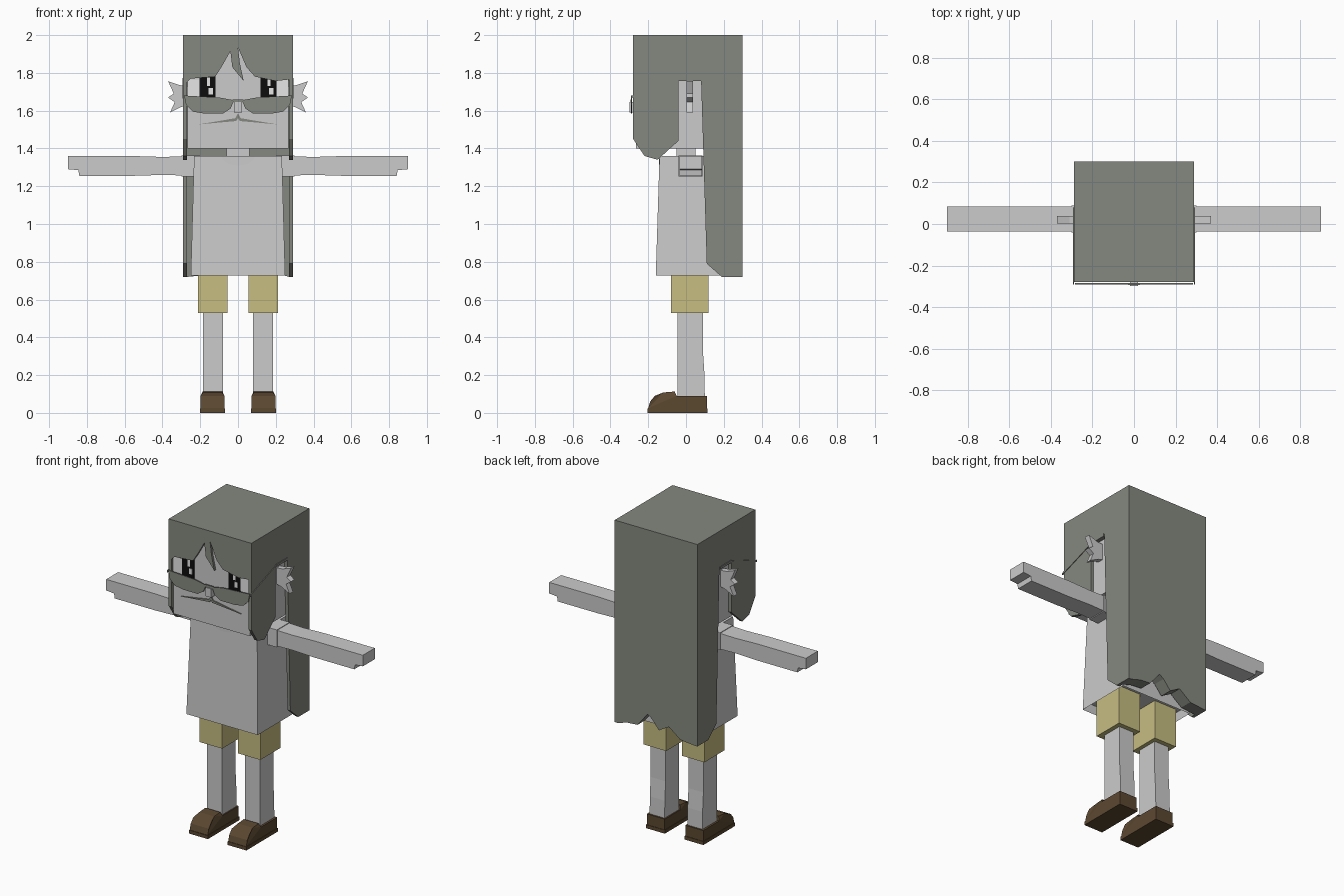
import bpy, bmesh, math
from mathutils import Vector

cube = bpy.data.objects.get("Cube")
if cube:
    bpy.data.objects.remove(cube, do_unlink=True)


def material(name, r, g, b):
    m = bpy.data.materials.new(name)
    m.use_nodes = True
    m.diffuse_color = (r, g, b, 1)
    m.node_tree.nodes["Principled BSDF"].inputs["Base Color"].default_value = (r, g, b, 1)
    return m


SKIN = material("pale grey", 0.6, 0.6, 0.6)
HAIR = material("olive grey", 0.235, 0.247, 0.214)
CLOTH = material("khaki", 0.57, 0.51, 0.22)
LEATHER = material("brown leather", 0.105, 0.065, 0.03)
BLACK = material("black", 0.004, 0.004, 0.004)
WHITE = material("white", 0.8, 0.8, 0.8)


def finish(name, bm, mat):
    bmesh.ops.recalc_face_normals(bm, faces=bm.faces)
    mesh = bpy.data.meshes.new(name)
    bm.to_mesh(mesh)
    bm.free()
    mesh.materials.append(mat)
    ob = bpy.data.objects.new(name, mesh)
    bpy.context.collection.objects.link(ob)
    return ob


def prism(name, pts, axis, a, b, mat):
    """Extrude an outline: axis x takes (y, z) points, axis y takes (x, z)."""
    bm = bmesh.new()
    place = (lambda p, d: (d, p[0], p[1])) if axis == "x" else (lambda p, d: (p[0], d, p[1]))
    face = bm.faces.new([bm.verts.new(place(p, a)) for p in pts])
    new = bmesh.ops.extrude_face_region(bm, geom=[face])["geom"]
    shift = Vector((b - a, 0, 0)) if axis == "x" else Vector((0, b - a, 0))
    bmesh.ops.translate(bm, vec=shift, verts=[v for v in new if isinstance(v, bmesh.types.BMVert)])
    bmesh.ops.triangulate(bm, faces=[f for f in bm.faces if len(f.verts) > 4])
    return finish(name, bm, mat)


def box(name, x, y, z, mat):
    return prism(name, [(x[0], z[0]), (x[1], z[0]), (x[1], z[1]), (x[0], z[1])], "y", y[0], y[1], mat)


def flip(pts, s):
    return [(s * x, z) for x, z in pts]


# Head and neck
box("head", (-.268, .268), (-.265, .25), (1.40, 1.96), SKIN)
box("neck", (-.06, .06), (-.05, .05), (1.33, 1.42), SKIN)

# Hair: crown, fringe with two partings, ragged back
box("hair_crown", (-.27, .27), (-.262, .22), (1.95, 2.0), HAIR)
fringe = [(-.27, 2), (-.27, 1.75), (-.25, 1.77), (-.12, 1.78), (-.085, 1.835), (-.04, 1.915),
          (-.03, 1.83), (.03, 1.757), (.01, 1.85), (0, 1.935), (.045, 1.83), (.09, 1.78),
          (.2, 1.757), (.27, 1.765), (.27, 2)]
prism("hair_fringe", fringe, "y", -.28, -.262, HAIR)
ragged = [(-.27, 2), (-.27, .72), (-.17, .73), (-.09, .79), (-.02, .75), (.03, .81),
          (.06, .83), (.13, .745), (.2, .74), (.27, .72), (.27, 2)]
prism("hair_back", ragged, "y", .22, .30, HAIR)

# Hair sides, with the gap for the ear
side = [(-.28, 2), (-.28, 1.45), (-.22, 1.36), (-.15, 1.34), (-.04, 1.44), (-.04, 1.76),
        (.08, 1.76), (.085, 1.6), (.11, .79), (.19, .72), (.30, .72), (.30, 2)]
ear = [(.26, 1.73), (.31, 1.735), (.37, 1.756), (.34, 1.69), (.37, 1.67), (.335, 1.645),
       (.36, 1.59), (.30, 1.62), (.26, 1.63)]
lens = [(.02, 1.655), (.1, 1.67), (.285, 1.68), (.275, 1.63), (.24, 1.595), (.18, 1.585),
        (.08, 1.585), (.04, 1.61)]
moustache = [(0, 1.585), (.015, 1.56), (.09, 1.547), (.21, 1.527), (.1, 1.537), (.01, 1.545), (0, 1.56)]
arm = [(.22, 1.255), (.40, 1.26), (.56, 1.255), (.84, 1.255), (.845, 1.285), (.90, 1.29),
       (.90, 1.36), (.56, 1.36), (.40, 1.355), (.22, 1.36)]
temple = [(-.292, 1.665), (-.292, 1.677), (-.04, 1.768), (-.04, 1.756)]
shoe = [(.11, 0), (.11, .09), (-.05, .09), (-.06, .113), (-.12, .108), (-.165, .09),
        (-.19, .06), (-.2, .025), (-.2, 0)]

for s, tag in ((1, "left"), (-1, "right")):
    def span(a, b):
        return sorted((s * a, s * b))

    prism(tag + "_hair_side", side, "x", s * .27, s * .29, HAIR)
    prism(tag + "_ear", flip(ear, s), "y", .003, .038, SKIN)

    # Eyes as thin plates
    box(tag + "_eye_white", span(.205, .268), (-.267, -.264), (1.67, 1.765), WHITE)
    box(tag + "_eye", span(.12, .205), (-.269, -.264), (1.66, 1.79), BLACK)
    c = s * .16
    box(tag + "_eye_glint", (c - .005, c + .012), (-.271, -.268), (1.73, 1.775), WHITE)
    box(tag + "_eye_low_glint", (c + .005, c + .028), (-.271, -.268), (1.685, 1.72), WHITE)

    # Half-moon glasses
    prism(tag + "_lens", flip(lens, s), "y", -.291, -.285, HAIR)
    prism(tag + "_temple", temple, "x", s * .288, s * .294, HAIR)
    box(tag + "_temple_hook", span(.265, .294), (-.04, .08), (1.758, 1.773), HAIR)
    prism(tag + "_moustache", flip(moustache, s), "y", -.272, -.264, HAIR)

    # Limbs
    prism(tag + "_arm", flip(arm, s), "y", -.035, .085, SKIN)
    box(tag + "_sleeve", span(.2, .30), (-.04, .088), (1.252, 1.362), SKIN)
    box(tag + "_shorts_leg", span(.055, .213), (-.08, .12), (.53, .80), CLOTH)
    shin = [(-.045, .05), (.10, .05), (.098, .2), (.09, .32), (.09, .56), (-.045, .56)]
    prism(tag + "_leg", shin, "x", s * .08, s * .185, SKIN)

    # Shoe upper narrows towards the top, above a flat sole
    upper = prism(tag + "_shoe", shoe, "x", s * .072, s * .198, LEATHER)
    for v in upper.data.vertices:
        if v.co.z > .095:
            v.co.x = s * .135 + (v.co.x - s * .135) * .82
    box(tag + "_shoe_sole", span(.069, .201), (-.203, .113), (0, .022), LEATHER)

# Glasses bridge and nose
box("glasses_bridge", (-.03, .03), (-.293, -.285), (1.645, 1.66), HAIR)
box("nose", (-.02, .02), (-.298, -.26), (1.59, 1.645), SKIN)

# Shirt: tapered body, hollow underneath
shirt = box("shirt", (-.25, .25), (-.16, .20), (.728, 1.36), SKIN)
for v in shirt.data.vertices:
    if v.co.z > 1:
        v.co.x *= .93
        v.co.y = .02 + (v.co.y - .02) * .89
bm = bmesh.new()
bm.from_mesh(shirt.data)
bm.normal_update()
bottom = min(bm.faces, key=lambda f: f.calc_center_median().z)
bmesh.ops.inset_individual(bm, faces=[bottom], thickness=.015)
for v in bottom.verts:
    v.co.z += .05
bm.to_mesh(shirt.data)
bm.free()

# Rounded neckline
arc = [(.09 * math.cos(t), 1.36 - .05 * math.sin(t)) for t in [math.pi * i / 8 for i in range(9)]]
prism("neckline", arc, "y", -.144, -.137, SKIN)
